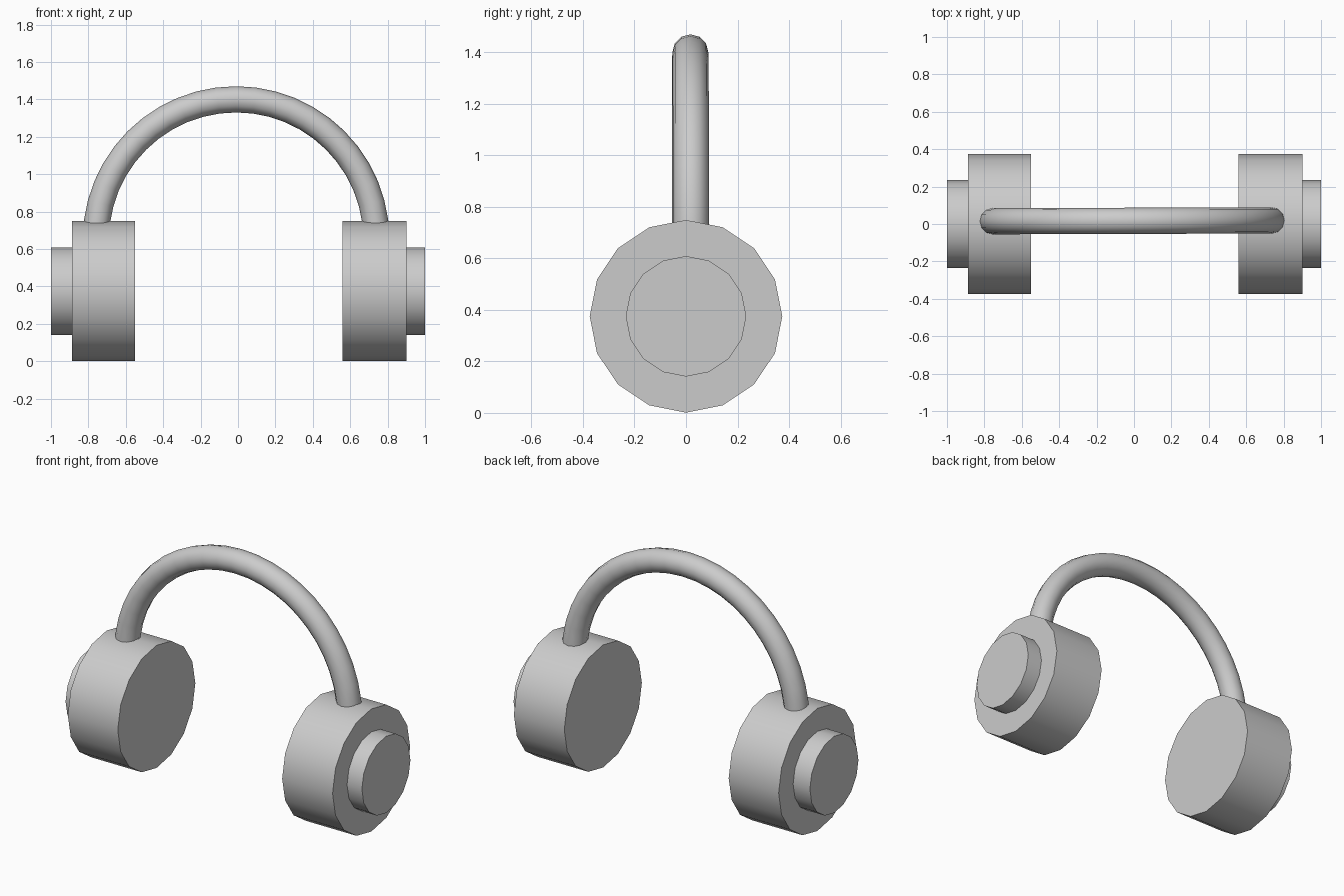
import bpy, bmesh, math
from mathutils import Matrix, Vector

if "Cube" in bpy.data.objects:
    bpy.data.objects.remove(bpy.data.objects["Cube"])


def finish(bm, name):
    bmesh.ops.recalc_face_normals(bm, faces=bm.faces)
    mesh = bpy.data.meshes.new(name)
    bm.to_mesh(mesh)
    bm.free()
    ob = bpy.data.objects.new(name, mesh)
    bpy.context.collection.objects.link(ob)
    bpy.ops.object.select_all(action='DESELECT')
    ob.select_set(True)
    bpy.context.view_layer.objects.active = ob
    bpy.ops.object.shade_smooth_by_angle(angle=math.radians(35))
    return ob


def disc(name, x0, x1, radius):
    # 16-sided cylinder lying along x
    bm = bmesh.new()
    place = Matrix.Translation(((x0 + x1) / 2, 0, 0.375)) @ Matrix.Rotation(math.pi / 2, 4, 'Y')
    bmesh.ops.create_cone(bm, cap_ends=True, segments=16, radius1=radius,
                          radius2=radius, depth=x1 - x0, matrix=place)
    return finish(bm, name)


# Ear cups with their smaller outer caps
for side, inner, outer, end in (("left", -0.55, -0.887, -1.0), ("right", 0.56, 0.90, 1.0)):
    disc(side + "_ear_cup", min(inner, outer), max(inner, outer), 0.374)
    root = outer - math.copysign(0.02, outer)
    disc(side + "_outer_cap", min(root, end), max(root, end), 0.234)

# Headband: round section swept through a half circle, ends sunk in the cups
bm = bmesh.new()
section = bmesh.ops.create_circle(bm, cap_ends=False, segments=12, radius=0.07,
                                  matrix=Matrix.Translation((0.75, 0, 0)))
bmesh.ops.spin(bm, geom=section["verts"] + list(bm.edges), cent=Vector(), axis=Vector((0, -1, 0)),
               angle=math.pi, steps=24)
bmesh.ops.holes_fill(bm, edges=[e for e in bm.edges if e.is_boundary], sides=12)
band = finish(bm, "headband")
band.location = (-0.01, 0.017, 0.65)
band.rotation_euler.z = 0.003
